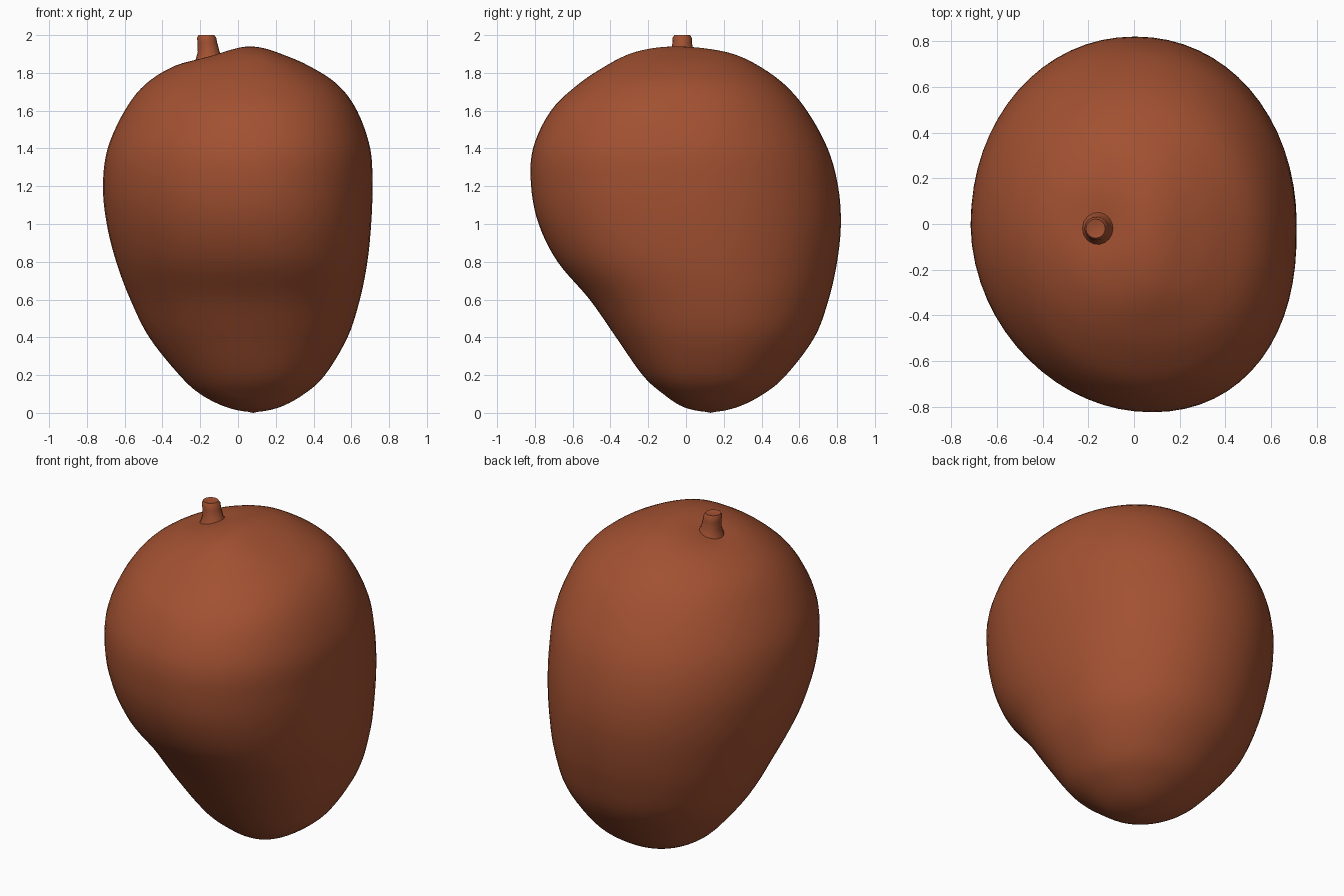
import bpy, bmesh, math
from mathutils import Vector

cube = bpy.data.objects.get("Cube")
if cube:
    bpy.data.objects.remove(cube)

skin = bpy.data.materials.new("russet_brown")
skin.use_nodes = True
colour = (0.36, 0.082, 0.031, 1)
skin.diffuse_color = colour
skin.node_tree.nodes["Principled BSDF"].inputs["Base Color"].default_value = colour

SIDES = 64
STEPS = 5
STEM = Vector((-0.155, -0.01))

# Body outline: height, x min, x max, y min, y max
outline = [
    (0.005, 0.08, 0.08, 0.13, 0.13),
    (0.03, -0.06, 0.22, -0.01, 0.27),
    (0.1, -0.2, 0.35, -0.12, 0.41),
    (0.2, -0.31, 0.46, -0.23, 0.53),
    (0.4, -0.47, 0.58, -0.37, 0.68),
    (0.6, -0.57, 0.645, -0.51, 0.755),
    (0.8, -0.645, 0.685, -0.68, 0.8),
    (1.0, -0.695, 0.705, -0.78, 0.82),
    (1.2, -0.715, 0.712, -0.82, 0.805),
    (1.4, -0.69, 0.7, -0.81, 0.75),
    (1.6, -0.6, 0.63, -0.715, 0.64),
    (1.74, -0.49, 0.525, -0.57, 0.52),
    (1.84, -0.33, 0.37, -0.42, 0.38),
    (1.9, -0.14, 0.23, -0.3, 0.25),
    (1.93, -0.02, 0.14, -0.18, 0.1),
    (1.94, 0.06, 0.06, -0.05, -0.05),
]


def across_pole(row):
    z, x0, x1, y0, y1 = row
    return (z, x1, x0, y1, y0)


def smooth_rows(rows):
    """Catmull-Rom rows that run smoothly over both poles."""
    pts = [across_pole(rows[1])] + rows + [across_pole(rows[-2])]
    result = []
    for a, b, c, d in zip(pts, pts[1:], pts[2:], pts[3:]):
        for s in range(STEPS):
            t = s / STEPS
            result.append([q + 0.5 * t * (r - p + t * (2*p - 5*q + 4*r - s_
                          + t * (3*(q - r) + s_ - p)))
                           for p, q, r, s_ in zip(a, b, c, d)])
    return result[1:]


def loft(name, rings, bottom, top):
    bm = bmesh.new()
    loops = [[bm.verts.new(p) for p in ring] for ring in rings]
    n = len(loops[0])
    for lo, hi in zip(loops, loops[1:]):
        for i in range(n):
            j = (i + 1) % n
            bm.faces.new((lo[i], lo[j], hi[j], hi[i]))
    for loop, point, flip in ((loops[0], bottom, True), (loops[-1], top, False)):
        pole = bm.verts.new(point)
        for i in range(n):
            a, b = loop[i], loop[(i + 1) % n]
            bm.faces.new((b, a, pole) if flip else (a, b, pole))
    mesh = bpy.data.meshes.new(name)
    bm.to_mesh(mesh)
    bm.free()
    mesh.materials.append(skin)
    obj = bpy.data.objects.new(name, mesh)
    bpy.context.collection.objects.link(obj)
    return obj


def shade(obj, degrees):
    bpy.ops.object.select_all(action="DESELECT")
    obj.select_set(True)
    bpy.context.view_layer.objects.active = obj
    bpy.ops.object.shade_smooth_by_angle(angle=math.radians(degrees))


def body_ring(row):
    """Rounded section, leaning to the left at the front, dimpled at the stem."""
    z, x0, x1, y0, y1 = row
    ring = []
    for i in range(SIDES):
        a = math.tau * i / SIDES
        c, s = math.cos(a), math.sin(a)
        x = (x0 + x1) / 2 + (x1 - x0) / 2 * math.copysign(abs(c) ** 0.97, c)
        y = (y0 + y1) / 2 + (y1 - y0) / 2 * math.copysign(abs(s) ** 0.97, s)
        x += 0.08 * max(0, -s) ** 1.5 * (x1 - x0) / 1.43
        dip = 0
        if z > 1.5:
            dip = 0.015 * math.exp(-((Vector((x, y)) - STEM).length / 0.11) ** 2)
        ring.append((x, y, z - dip))
    return ring


# Fruit body
rows = smooth_rows(outline)
body = loft("fruit_body", [body_ring(r) for r in rows],
            (0.08, 0.13, 0.0), (0.06, -0.05, 1.94))
shade(body, 60)

# Stem stub: height, radius, sideways lean
stem_rings = []
for z, radius, lean in ((1.84, 0.09, 0.01), (1.885, 0.07, 0.005), (1.91, 0.058, 0),
                        (1.96, 0.052, -0.007), (1.985, 0.051, -0.011), (2.0, 0.042, -0.013)):
    stem_rings.append([(STEM.x + lean + radius * math.cos(math.tau * i / 16),
                        STEM.y - 0.01 + radius * math.sin(math.tau * i / 16), z)
                       for i in range(16)])
stem = loft("stem", stem_rings, (STEM.x, STEM.y, 1.82), (STEM.x - 0.012, STEM.y - 0.01, 1.99))
shade(stem, 40)
